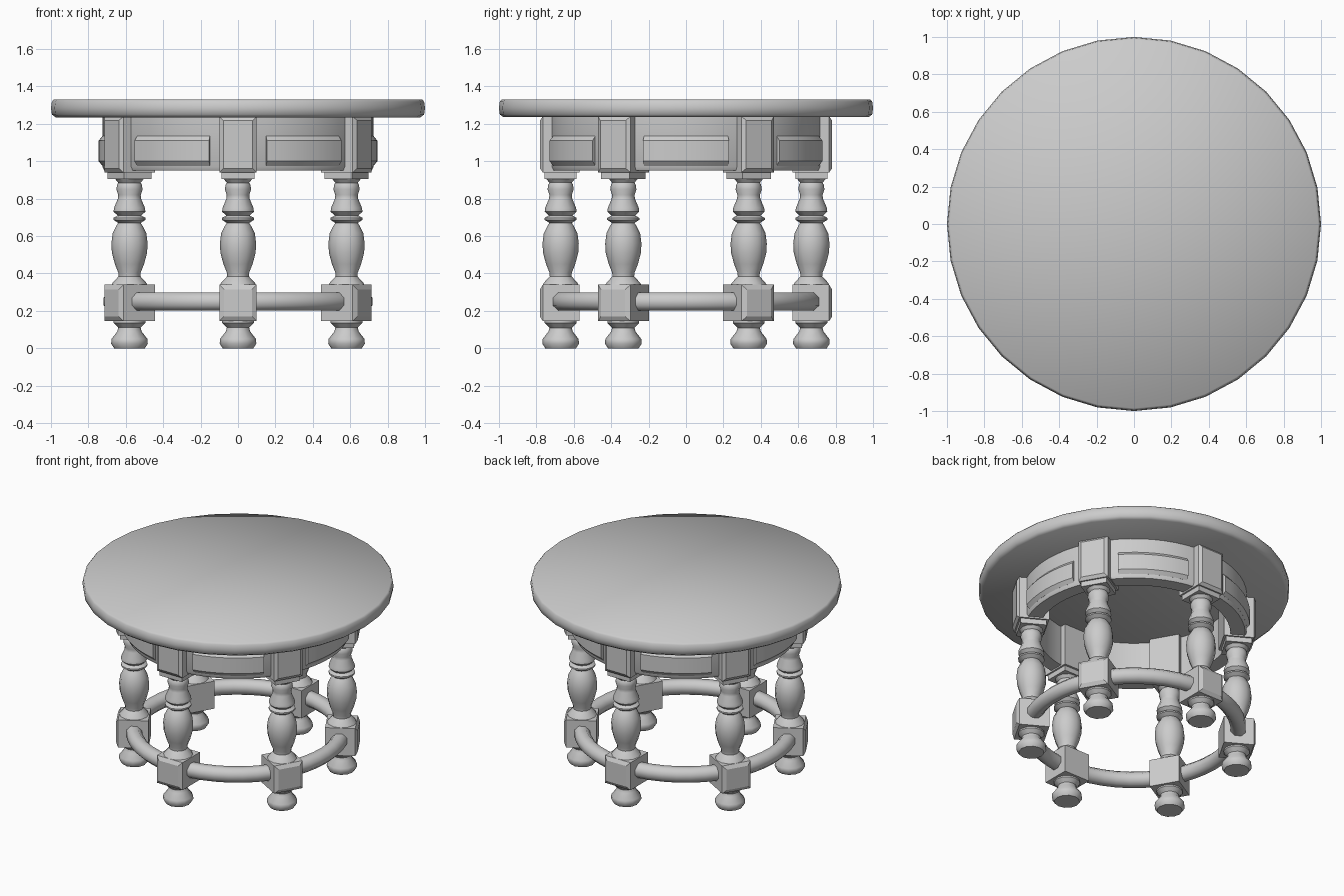
import bpy, bmesh
from math import radians, cos, sin, pi
from mathutils import Matrix, Vector

if "Cube" in bpy.data.objects:
    bpy.data.objects.remove(bpy.data.objects["Cube"])

LEG_R = 0.67  # radius of the leg circle
LEGS = [radians(30 + 60 * k) for k in range(6)]
BAYS = [radians(60 * k) for k in range(6)]


def finish(name, bm, angle=40):
    bmesh.ops.remove_doubles(bm, verts=bm.verts, dist=1e-5)
    bmesh.ops.recalc_face_normals(bm, faces=bm.faces)
    me = bpy.data.meshes.new(name)
    bm.to_mesh(me)
    bm.free()
    ob = bpy.data.objects.new(name, me)
    bpy.context.collection.objects.link(ob)
    bpy.ops.object.select_all(action='DESELECT')
    ob.select_set(True)
    bpy.context.view_layer.objects.active = ob
    bpy.ops.object.shade_smooth_by_angle(angle=radians(angle))
    return ob


def around(ob, angles):
    """Place the object at the first angle and linked copies at the others."""
    ob.rotation_euler.z = angles[0]
    for a in angles[1:]:
        c = ob.copy()
        c.rotation_euler.z = a
        bpy.context.collection.objects.link(c)


def lathe(name, profile, steps, x=0.0, angle=40):
    bm = bmesh.new()
    vs = [bm.verts.new((x + r, 0, z)) for r, z in profile]
    es = [bm.edges.new(p) for p in zip(vs, vs[1:])]
    bmesh.ops.spin(bm, geom=vs + es, cent=(x, 0, 0), axis=(0, 0, 1),
                   angle=2 * pi, steps=steps)
    return finish(name, bm, angle)


def block(name, x0, x1, half, z0, z1, inset, raise_by):
    """Square block with raised chamfered panels on the outer face and flanks."""
    bm = bmesh.new()
    size = Vector((x1 - x0, 2 * half, z1 - z0))
    mat = Matrix.Translation(((x0 + x1) / 2, 0, (z0 + z1) / 2)) @ Matrix.Diagonal(size.to_4d())
    bmesh.ops.create_cube(bm, size=1, matrix=mat)
    bm.normal_update()
    outer = [f for f in bm.faces if f.normal.x > 0.9]
    bmesh.ops.inset_individual(bm, faces=outer, thickness=inset, depth=raise_by)
    return finish(name, bm, 25)


def arc_panel(name, profile, half_angle, n=8):
    """Closed (radius, z) section swept along an arc, with end caps."""
    bm = bmesh.new()
    rings = []
    for i in range(n + 1):
        a = radians(-half_angle + 2 * half_angle * i / n)
        rings.append([bm.verts.new((r * cos(a), r * sin(a), z)) for r, z in profile])
    m = len(profile)
    for p, q in zip(rings, rings[1:]):
        for j in range(m):
            k = (j + 1) % m
            bm.faces.new((p[j], p[k], q[k], q[j]))
    bm.faces.new(rings[0])
    bm.faces.new(rings[-1])
    return finish(name, bm, 30)


# round table top
lathe("table_top", [(0, 1.235), (0.975, 1.235), (0.995, 1.25), (1.0, 1.285),
                    (0.995, 1.318), (0.985, 1.33), (0, 1.33)], 32, angle=60)

# curved apron bays between the leg blocks, each with a raised panel
around(arc_panel("apron", [(0.62, 0.95), (0.715, 0.95), (0.725, 0.97),
                           (0.725, 1.24), (0.62, 1.24)], 24), BAYS)
around(arc_panel("apron_panel", [(0.70, 0.975), (0.725, 0.975), (0.745, 1.0),
                                 (0.745, 1.11), (0.725, 1.135), (0.70, 1.135)], 18), BAYS)

# leg blocks: apron level, its lower collar, and stretcher level
around(block("apron_block", 0.57, 0.765, 0.1, 0.94, 1.24, 0.03, 0.015), LEGS)
around(block("apron_block_foot", 0.585, 0.755, 0.088, 0.905, 0.95, 0.01, 0.0), LEGS)
around(block("stretcher_block", 0.57, 0.765, 0.1, 0.145, 0.34, 0.035, 0.015), LEGS)

# turned leg shafts
around(lathe("leg_shaft", [(0, 0.33), (0.098, 0.335), (0.09, 0.35), (0.058, 0.385),
                           (0.06, 0.405), (0.078, 0.45), (0.094, 0.51), (0.097, 0.56),
                           (0.09, 0.615), (0.07, 0.655), (0.06, 0.67), (0.086, 0.687),
                           (0.086, 0.697), (0.063, 0.71), (0.085, 0.73), (0.083, 0.75),
                           (0.062, 0.80), (0.06, 0.82), (0.07, 0.85), (0.066, 0.875),
                           (0.06, 0.885), (0.08, 0.91), (0, 0.92)],
             12, LEG_R), LEGS)

# turned feet
around(lathe("foot", [(0, 0), (0.082, 0), (0.098, 0.025), (0.096, 0.05), (0.065, 0.09),
                      (0.06, 0.11), (0.085, 0.135), (0.085, 0.15), (0, 0.155)],
             12, LEG_R), LEGS)

# ring stretcher joining the legs
bm = bmesh.new()
mat = Matrix.Translation((LEG_R, 0, 0.25)) @ Matrix.Rotation(pi / 2, 4, 'X') @ Matrix.Rotation(pi / 8, 4, 'Z')
sec = bmesh.ops.create_circle(bm, segments=8, radius=0.053, matrix=mat)["verts"]
bmesh.ops.spin(bm, geom=sec + bm.edges[:], cent=(0, 0, 0), axis=(0, 0, 1),
               angle=2 * pi, steps=48)
finish("ring_stretcher", bm, 60)
